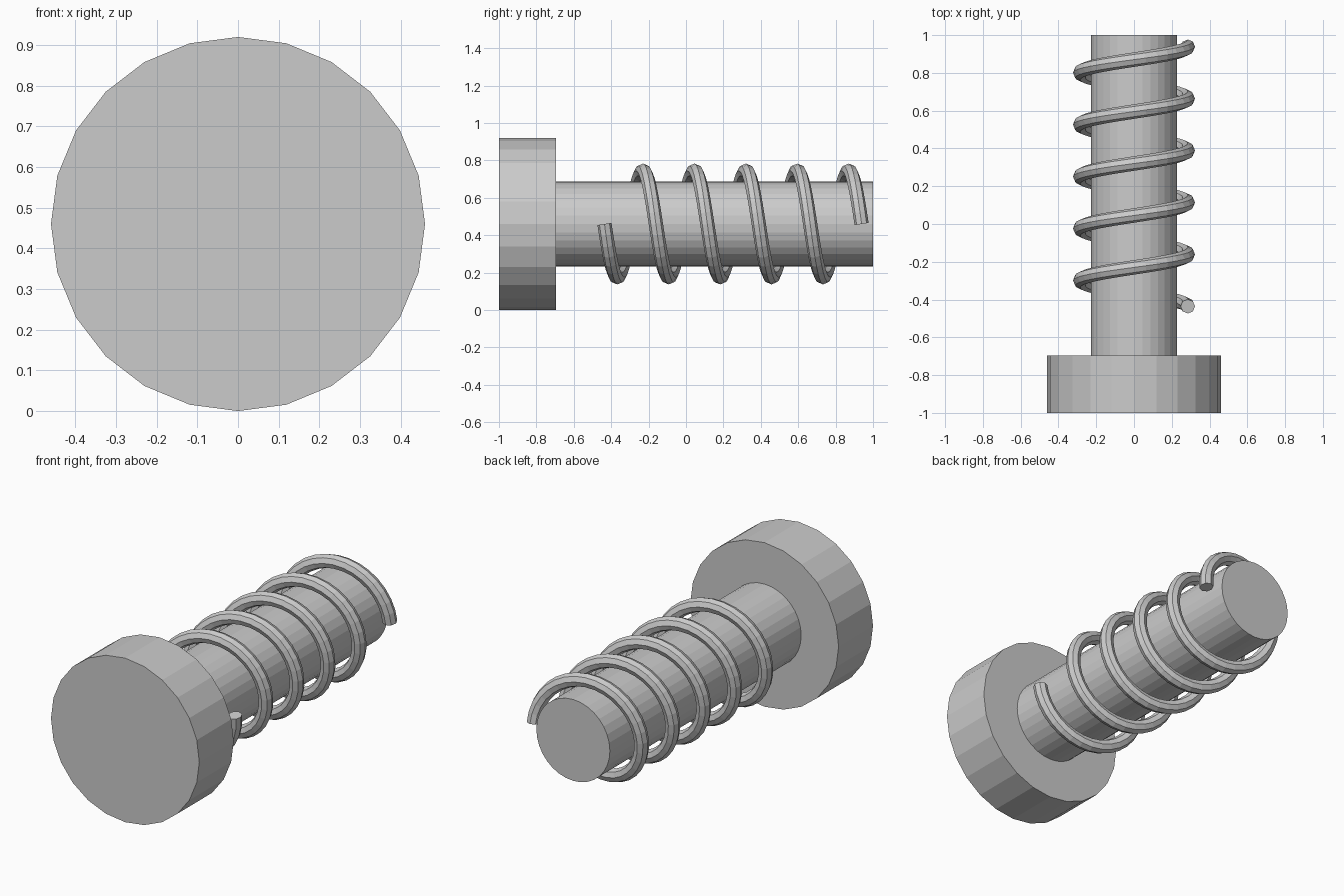
import bpy, bmesh, math
from mathutils import Vector

if "Cube" in bpy.data.objects:
    bpy.data.objects.remove(bpy.data.objects["Cube"])

CZ = 0.46  # height of the shared axis


def cylinder(name, radius, y0, y1, sides):
    bpy.ops.mesh.primitive_cylinder_add(
        vertices=sides, radius=radius, depth=y1 - y0,
        location=(0, (y0 + y1) / 2, CZ), rotation=(math.pi / 2, 0, 0))
    bpy.context.object.name = name


def spring(name, radius, wire, y0, pitch, turns, steps, sides):
    bm = bmesh.new()
    rings = []
    for i in range(turns * steps + 1):
        a = math.tau * i / steps
        out = Vector((math.cos(a), 0, -math.sin(a)))
        tangent = Vector((-math.sin(a) * radius, pitch / math.tau, -math.cos(a) * radius)).normalized()
        side = tangent.cross(out)
        centre = out * radius + Vector((0, y0 + pitch * i / steps, CZ))
        rings.append([bm.verts.new(centre + wire * (math.cos(b) * out + math.sin(b) * side))
                      for b in (math.tau * k / sides for k in range(sides))])
    for r, s in zip(rings, rings[1:]):
        for k in range(sides):
            n = (k + 1) % sides
            bm.faces.new((r[k], r[n], s[n], s[k]))
    bm.faces.new(rings[0])
    bm.faces.new(rings[-1])
    bmesh.ops.recalc_face_normals(bm, faces=bm.faces)
    mesh = bpy.data.meshes.new(name)
    bm.to_mesh(mesh)
    bm.free()
    bpy.context.collection.objects.link(bpy.data.objects.new(name, mesh))


# Bolt head and shaft
cylinder("head", 0.46, -1.0, -0.695, 24)
cylinder("shaft", 0.228, -0.695, 1.0, 32)

# Coil spring around the shaft
spring("coil_spring", 0.285, 0.038, -0.436, 0.275, 5, 32, 8)
